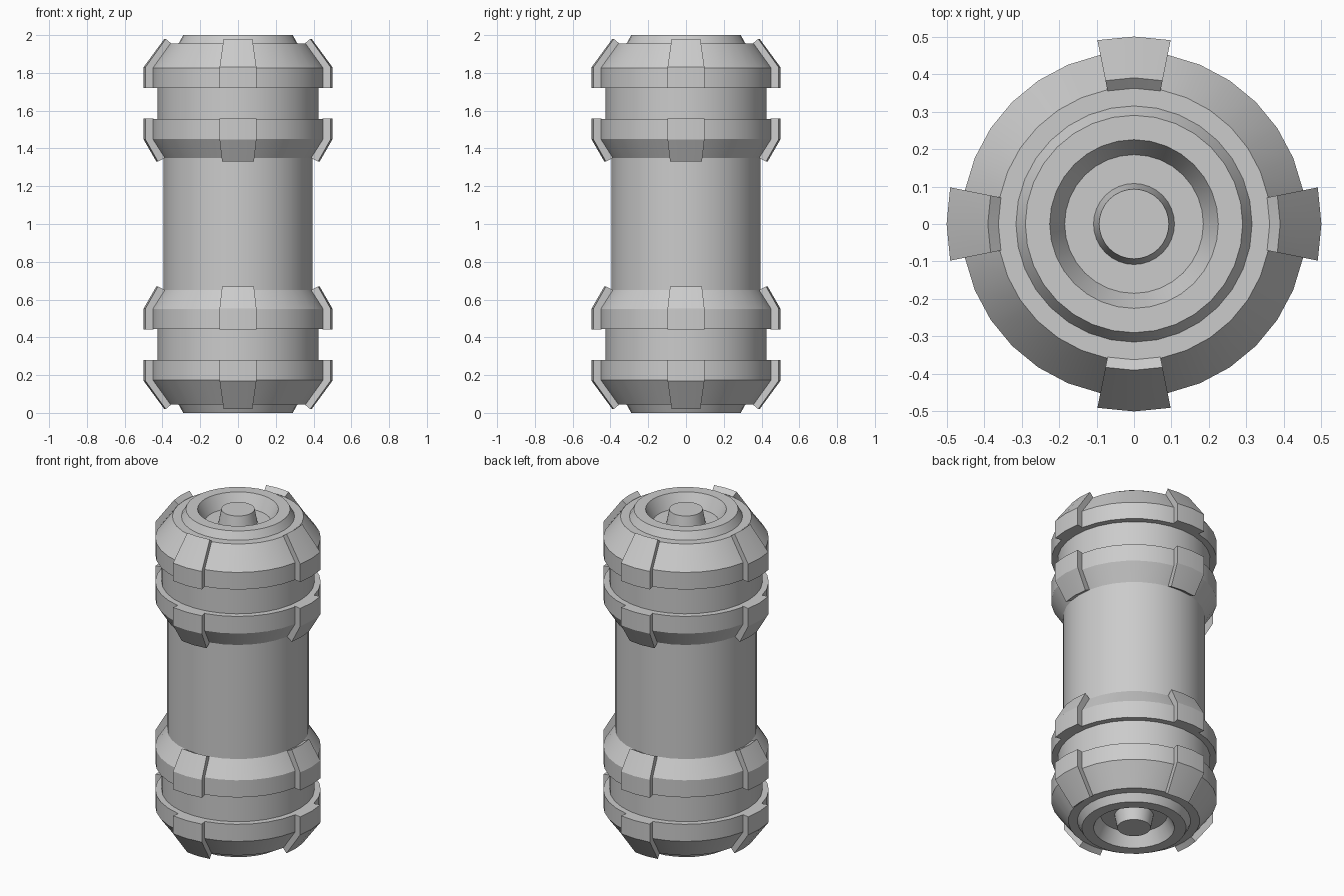
import bpy
import bmesh
from math import cos, sin, pi, radians

cube = bpy.data.objects.get("Cube")
if cube:
    bpy.data.objects.remove(cube, do_unlink=True)

SIDES = 32

grey = bpy.data.materials.new("plain_grey")
grey.use_nodes = True
grey.diffuse_color = (0.6, 0.6, 0.6, 1)
grey.node_tree.nodes["Principled BSDF"].inputs["Base Color"].default_value = (0.6, 0.6, 0.6, 1)


def lathe(name, profile, first=0, steps=SIDES, solid=False, flip=False):
    """Turn an (r, z) profile about z; a solid one is a closed section with end faces."""
    bm = bmesh.new()
    columns = []
    for i in range(first, first + steps + 1):
        a = 2 * pi * i / SIDES
        columns.append([bm.verts.new((r * cos(a), r * sin(a), 2 - z if flip else z))
                        for r, z in profile])
    count = len(profile)
    for a, b in zip(columns, columns[1:]):
        for j in range(count if solid else count - 1):
            k = (j + 1) % count
            face = [a[j], b[j], b[k], a[k]]
            bm.faces.new(face[::-1] if flip else face)
    if solid:
        bm.faces.new(columns[0])
        bm.faces.new(columns[-1])
    bmesh.ops.remove_doubles(bm, verts=bm.verts, dist=1e-5)
    if solid:
        bmesh.ops.recalc_face_normals(bm, faces=bm.faces)
    mesh = bpy.data.meshes.new(name)
    bm.to_mesh(mesh)
    bm.free()
    mesh.materials.append(grey)
    obj = bpy.data.objects.new(name, mesh)
    bpy.context.collection.objects.link(obj)
    bpy.ops.object.select_all(action='DESELECT')
    obj.select_set(True)
    bpy.context.view_layer.objects.active = obj
    bpy.ops.object.shade_smooth_by_angle(angle=radians(20))
    return obj


# Profiles of the upper half, listed upward along the outside
collar = [(0.395, 1.35), (0.46, 1.45), (0.46, 1.555), (0.425, 1.555)]
neck = [(0.425, 1.555), (0.425, 1.72)]
cap = [(0.425, 1.72), (0.46, 1.72), (0.46, 1.825), (0.365, 1.955), (0.315, 1.955),
       (0.29, 2), (0.225, 2), (0.185, 1.92), (0.105, 1.92)]
peg = [(0.108, 1.92), (0.093, 2), (0, 2)]

# Bent clamp sections that hug the collar and the cap
collar_clamp = [(0.395, 1.35), (0.432, 1.33), (0.5, 1.448), (0.5, 1.558),
                (0.455, 1.558), (0.455, 1.45)]
cap_clamp = [(0.455, 1.72), (0.5, 1.72), (0.5, 1.83), (0.39, 1.98),
             (0.362, 1.957), (0.455, 1.825)]

# Main tube
lathe("main_tube", [(0.395, 0.65), (0.395, 1.35)])

# Matching upper and lower end assemblies
for end, flip in (("upper", False), ("lower", True)):
    for part, profile in (("collar", collar), ("neck", neck), ("end_cap", cap), ("peg", peg)):
        lathe(f"{end}_{part}", profile, flip=flip)
    # Four clamps around each ring
    for n, side in enumerate(("left", "back", "right", "front")):
        for part, profile in (("collar_clamp", collar_clamp), ("cap_clamp", cap_clamp)):
            lathe(f"{end}_{side}_{part}", profile, first=n * SIDES // 4 - 1,
                  steps=2, solid=True, flip=flip)
